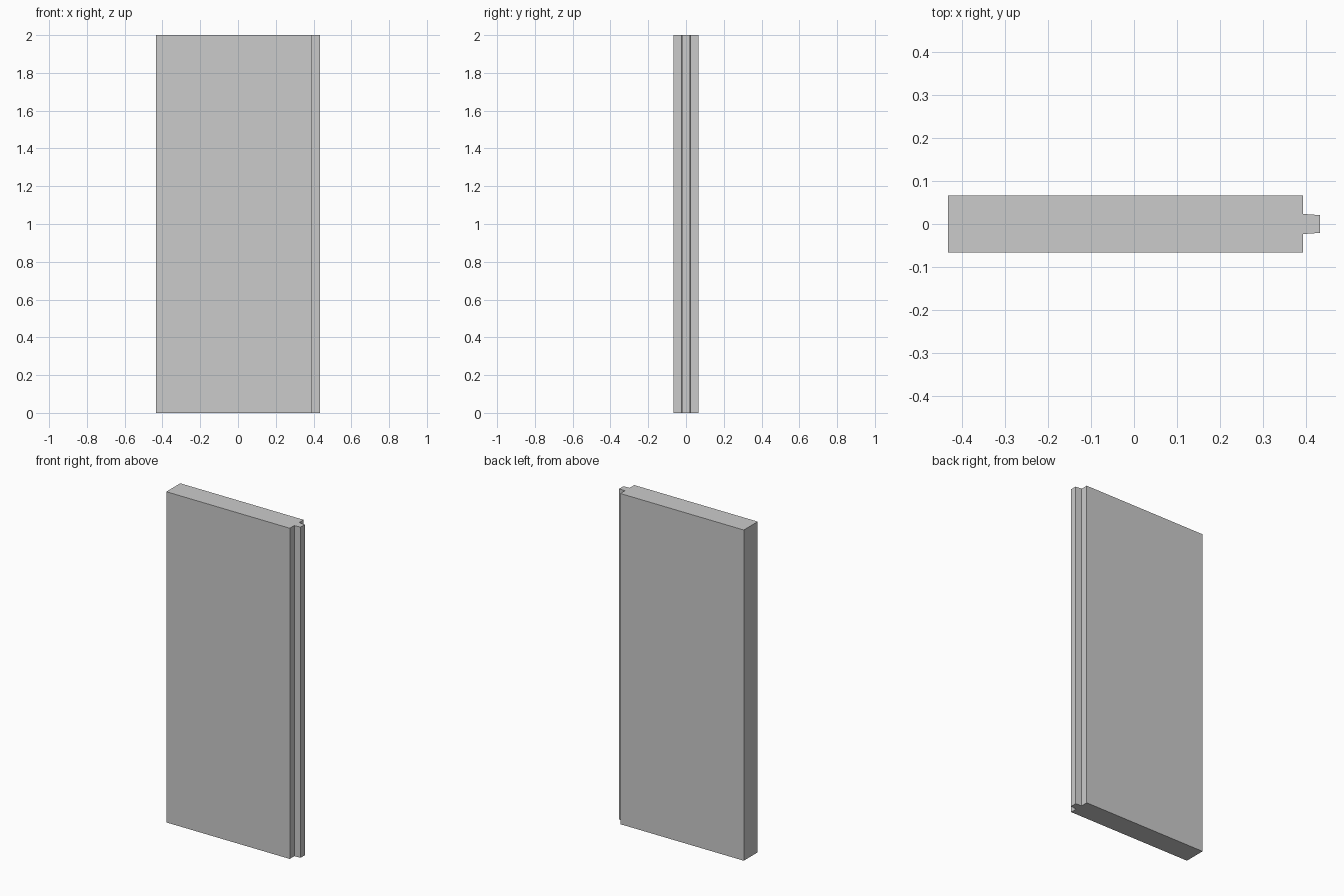
import bpy, bmesh

if "Cube" in bpy.data.objects:
    bpy.data.objects.remove(bpy.data.objects["Cube"])

HEIGHT = 2.0
# Lower half of the plan outline: slab, then a slightly tapered tongue
half = [(-0.433, -0.0665), (0.393, -0.0665), (0.393, -0.0235), (0.433, -0.0205)]
outline = half + [(x, -y) for x, y in reversed(half)]

# Extrude the outline upward into the tongued panel
bm = bmesh.new()
base = bm.faces.new([bm.verts.new((x, y, 0)) for x, y in outline])
top = bmesh.ops.extrude_face_region(bm, geom=[base], use_keep_orig=True)
verts = [g for g in top["geom"] if isinstance(g, bmesh.types.BMVert)]
bmesh.ops.translate(bm, verts=verts, vec=(0, 0, HEIGHT))
bmesh.ops.recalc_face_normals(bm, faces=bm.faces)

mesh = bpy.data.meshes.new("tongued_panel")
bm.to_mesh(mesh)
bm.free()
panel = bpy.data.objects.new("tongued_panel", mesh)
bpy.context.collection.objects.link(panel)
